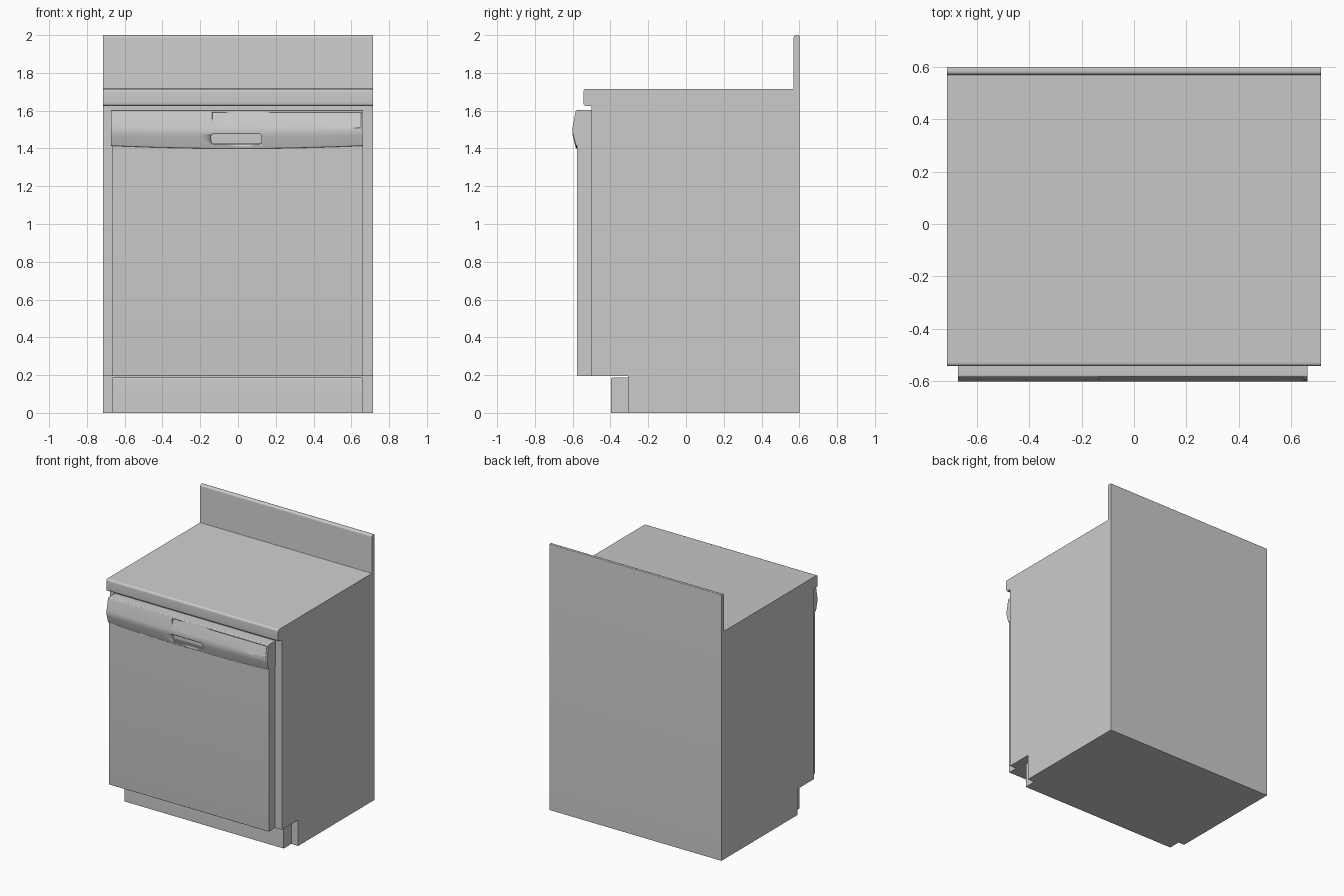
import bpy, bmesh, math
from mathutils import Vector

cube = bpy.data.objects.get("Cube")
if cube:
    bpy.data.objects.remove(cube)

grey = bpy.data.materials.new("light grey")
grey.use_nodes = True
colour = (0.6, 0.6, 0.6, 1)
grey.diffuse_color = colour
grey.node_tree.nodes["Principled BSDF"].inputs["Base Color"].default_value = colour


def skin(name, sections, angle=30):
    """Join equal-length cross-sections into a closed solid with end caps."""
    bm = bmesh.new()
    rings = [[bm.verts.new(p) for p in s] for s in sections]
    n = len(rings[0])
    for a, b in zip(rings, rings[1:]):
        for i in range(n):
            j = (i + 1) % n
            bm.faces.new((a[i], a[j], b[j], b[i]))
    bm.faces.new(rings[0])
    bm.faces.new(rings[-1])
    bmesh.ops.recalc_face_normals(bm, faces=bm.faces)
    mesh = bpy.data.meshes.new(name)
    bm.to_mesh(mesh)
    bm.free()
    mesh.materials.append(grey)
    ob = bpy.data.objects.new(name, mesh)
    bpy.context.collection.objects.link(ob)
    bpy.ops.object.select_all(action='DESELECT')
    ob.select_set(True)
    bpy.context.view_layer.objects.active = ob
    bpy.ops.object.shade_smooth_by_angle(angle=math.radians(angle))
    return ob


def fillet(corners, steps=5):
    """Round the 2D corners given as (a, b, radius)."""
    out = []
    for i, (a, b, r) in enumerate(corners):
        p = Vector((a, b))
        if not r:
            out.append(p)
            continue
        u = (Vector(corners[i - 1][:2]) - p).normalized()
        v = (Vector(corners[(i + 1) % len(corners)][:2]) - p).normalized()
        for k in range(steps + 1):
            t = k / steps
            out.append(p + u * r * (1 - t) ** 2 + v * r * t ** 2)
    return out


def extrude_x(name, x0, x1, corners):
    """Extrude a rounded side profile of (y, z, radius) along x."""
    prof = fillet(corners)
    return skin(name, [[(x, p.x, p.y) for p in prof] for x in (x0, x1)])


def cut(target, cutter):
    mod = target.modifiers.new("cut", 'BOOLEAN')
    mod.operation = 'DIFFERENCE'
    mod.solver = 'EXACT'
    mod.object = cutter
    cutter.hide_render = True
    cutter.hide_viewport = True


# Cabinet with rounded worktop edge and upstand at the back
extrude_x("cabinet_and_worktop", -0.715, 0.715, [
    (0.6, 0, 0), (0.6, 2, 0.006), (0.57, 2, 0.016), (0.57, 1.715, 0.005),
    (-0.543, 1.715, 0.016), (-0.543, 1.625, 0.016), (-0.5, 1.625, 0),
    (-0.5, 0.195, 0), (-0.306, 0.195, 0), (-0.306, 0, 0)])

# Plinth under the door
extrude_x("plinth", -0.665, 0.658, [
    (-0.306, 0, 0), (-0.306, 0.187, 0), (-0.397, 0.187, 0.01), (-0.397, 0, 0)])

# Door slab
extrude_x("door", -0.668, 0.66, [
    (-0.5, 0.195, 0), (-0.5, 1.43, 0), (-0.577, 1.43, 0), (-0.577, 0.195, 0.004)])

# Control panel with a softly bowed lower edge
sections = []
for k in range(21):
    t = k / 10 - 1
    bow = 0.015 * (1 - t * t)
    profile = fillet([(-0.5, 1.603, 0), (-0.583, 1.603, 0.006),
                      (-0.604, 1.493 - bow / 2, 0.025),
                      (-0.582, 1.414 - bow, 0.006), (-0.5, 1.414 - bow, 0)])
    sections.append([(-0.005 + 0.668 * t, p.x, p.y) for p in profile])
panel = skin("control_panel", sections)

# Finger grip pocket in the panel
grip = fillet([(-0.142, 1.424, 0.014), (0.124, 1.424, 0.014),
               (0.124, 1.477, 0.014), (-0.142, 1.477, 0.014)])
cut(panel, skin("grip_cutter", [[(p.x, y, p.y) for p in grip] for y in (-0.65, -0.565)]))

# Display recess, deepest at its top edge
cut(panel, extrude_x("display_cutter", -0.135, 0.65, [
    (-0.577, 1.59, 0), (-0.65, 1.59, 0), (-0.65, 1.51, 0), (-0.6, 1.51, 0)]))
